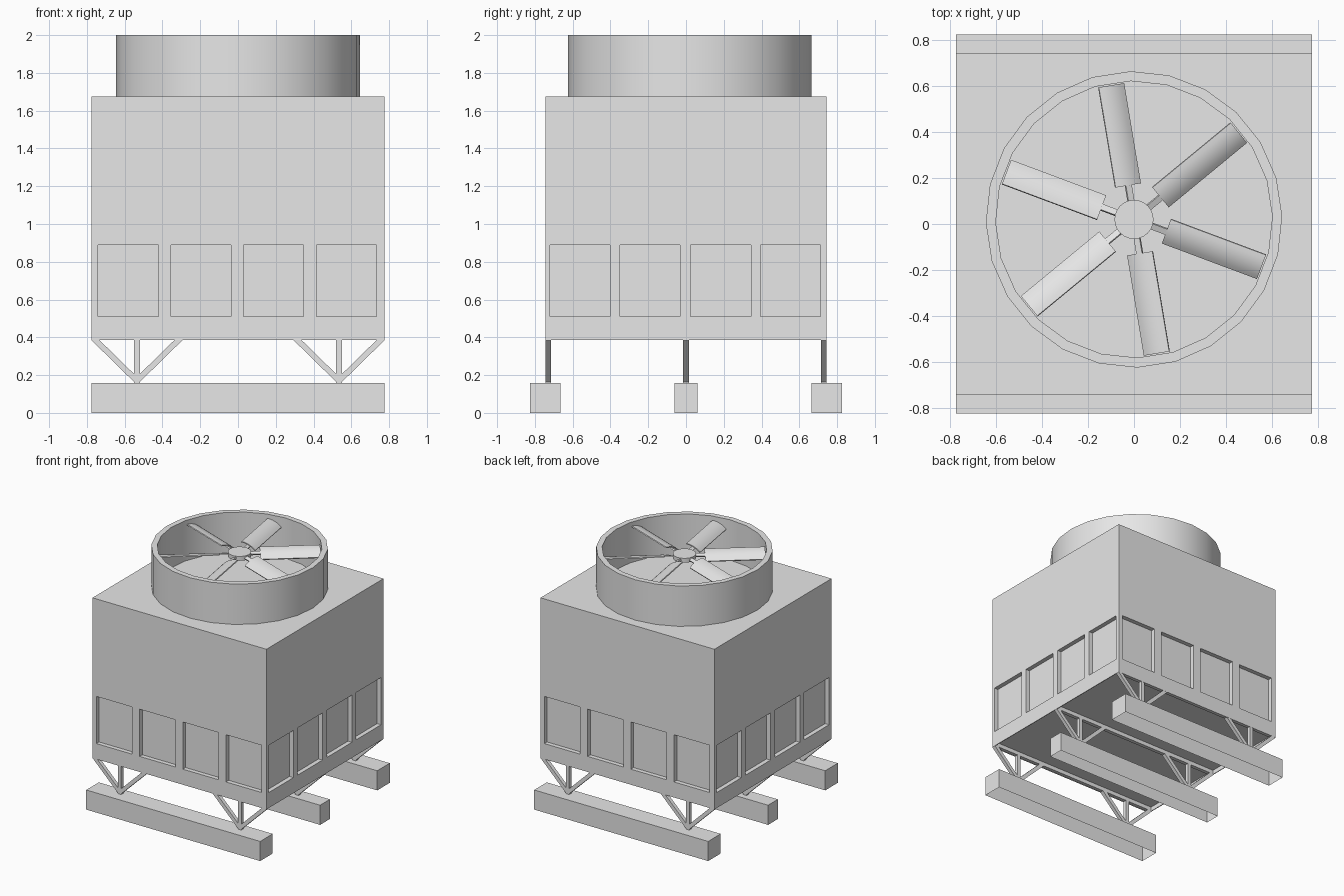
import bpy, bmesh, math
from mathutils import Matrix, Vector

cube = bpy.data.objects.get("Cube")
if cube:
    bpy.data.objects.remove(cube, do_unlink=True)

GREY = (0.8, 0.8, 0.8, 1.0)
grey = bpy.data.materials.new("light grey metal")
grey.use_nodes = True
grey.diffuse_color = GREY
grey.node_tree.nodes["Principled BSDF"].inputs["Base Color"].default_value = GREY


def finish(name, bm, smooth=False):
    bmesh.ops.recalc_face_normals(bm, faces=bm.faces)
    mesh = bpy.data.meshes.new(name)
    bm.to_mesh(mesh)
    bm.free()
    mesh.materials.append(grey)
    ob = bpy.data.objects.new(name, mesh)
    bpy.context.collection.objects.link(ob)
    if smooth:
        bpy.ops.object.select_all(action='DESELECT')
        ob.select_set(True)
        bpy.context.view_layer.objects.active = ob
        bpy.ops.object.shade_smooth_by_angle(angle=math.radians(35))
    return ob


def box(bm, lo, hi, turn=Matrix()):
    lo, hi = Vector(lo), Vector(hi)
    mat = turn @ Matrix.Translation((lo + hi) / 2) @ Matrix.Diagonal((*(hi - lo), 1))
    return bmesh.ops.create_cube(bm, size=1, matrix=mat)["verts"]


def bar(bm, a, b, width):
    """Square bar between two points in an xz plane."""
    a, b = Vector(a), Vector(b)
    axis = (b - a).normalized()
    side = Vector((0, 1, 0))
    mat = Matrix((side, axis.cross(side), axis)).transposed().to_4x4()
    mat.translation = (a + b) / 2
    bmesh.ops.create_cube(
        bm, size=1, matrix=mat @ Matrix.Diagonal((width, width, (b - a).length, 1)))


HX, HY, BASE, TOP = 0.775, 0.745, 0.385, 1.675

# Housing with recessed panels on all four walls and a hollow underside
bm = bmesh.new()
box(bm, (-HX, -HY, BASE), (HX, HY, TOP))
housing = finish("housing", bm)

bm = bmesh.new()
DEPTH = 0.035
front_starts = (-0.74, -0.355, 0.03, 0.415)
side_starts = (-0.72, -0.35, 0.025, 0.395)
for half_turn in (0, math.pi):
    for starts, wall, angle in ((front_starts, HY, 0), (side_starts, HX, math.pi / 2)):
        turn = Matrix.Rotation(half_turn + angle, 4, 'Z')
        for s in starts:
            box(bm, (s, -wall - 0.1, 0.51), (s + 0.318, -wall + DEPTH, 0.89), turn)
rim = 0.006
box(bm, (-HX + rim, -HY + rim, BASE - 0.1), (HX - rim, HY - rim, BASE + 0.035))
cutter = finish("panel_cutter", bm)
cutter.hide_render = True

cut = housing.modifiers.new("panels", 'BOOLEAN')
cut.operation = 'DIFFERENCE'
cut.solver = 'EXACT'
cut.object = cutter
bpy.context.view_layer.update()
result = bpy.data.meshes.new_from_object(
    housing.evaluated_get(bpy.context.evaluated_depsgraph_get()))
housing.modifiers.clear()
housing.data = result
bpy.data.objects.remove(cutter, do_unlink=True)

# Ground beams, open underneath, and the trusses standing on them
BEAM_TOP, BAR = 0.158, 0.03
for name, y0, y1, ty in (("front", -0.825, -0.665, -0.729),
                         ("middle", -0.062, 0.062, 0),
                         ("back", 0.665, 0.825, 0.729)):
    bm = bmesh.new()
    box(bm, (-HX, y0, 0), (HX, y1, BEAM_TOP))
    floor = [f for f in bm.faces if f.calc_center_median().z < 0.01]
    bmesh.ops.delete(bm, geom=floor, context='FACES')
    finish(name + "_ground_beam", bm)

    bm = bmesh.new()
    h = BAR / 2
    for side in (-1, 1):
        x = side * 0.535
        box(bm, (x - h, ty - h, BEAM_TOP), (x + h, ty + h, BASE + 0.03))
        for reach in (-0.24, 0.24):
            bar(bm, (x, ty, BEAM_TOP + 0.012), (x + reach, ty, BASE + 0.02), BAR)
    # top chord, tucked into the hollow underside
    box(bm, (-HX + 0.01, ty - h, BASE + 0.002), (HX - 0.01, ty + h, BASE + 0.034))
    # trim anything past the housing ends or below the beam top
    for point, normal in (((HX, 0, 0), (1, 0, 0)), ((-HX, 0, 0), (-1, 0, 0)),
                          ((0, 0, BEAM_TOP), (0, 0, -1))):
        geom = bm.verts[:] + bm.edges[:] + bm.faces[:]
        bmesh.ops.bisect_plane(bm, geom=geom, plane_co=point, plane_no=normal,
                               clear_outer=True)
        bmesh.ops.holes_fill(bm, edges=[e for e in bm.edges if e.is_boundary])
    finish(name + "_truss", bm)

# Fan cowl: a 24-sided ring
CENTRE = Vector((0, 0.02, 0))
SIDES = 24
bm = bmesh.new()
profile = ((0.645, TOP), (0.645, 2.0), (0.602, 2.0), (0.602, TOP))
loops = []
for i in range(SIDES):
    a = math.tau * i / SIDES + math.radians(1.3)
    loops.append([bm.verts.new(CENTRE + Vector((r * math.cos(a), r * math.sin(a), z)))
                  for r, z in profile])
for i in range(SIDES):
    p, q = loops[i], loops[(i + 1) % SIDES]
    for k in range(4):
        n = (k + 1) % 4
        bm.faces.new((p[k], q[k], q[n], p[n]))
finish("fan_cowl", bm, smooth=True)

# Fan hub
HUB_Z = 1.945
bm = bmesh.new()
bmesh.ops.create_cone(bm, cap_ends=True, segments=24, radius1=0.085, radius2=0.085,
                      depth=0.035, matrix=Matrix.Translation(CENTRE + Vector((0, 0, HUB_Z))))
finish("fan_hub", bm, smooth=True)

# Six pitched, cambered blades with short stems
WIDTH, STEPS, CAMBER, THICK = 0.122, 6, 0.012, 0.008
for n in range(6):
    bm = bmesh.new()
    upper = [(WIDTH * (i / STEPS - 0.5), CAMBER * (1 - (2 * i / STEPS - 1) ** 2))
             for i in range(STEPS + 1)]
    section = upper + [(y, z - THICK) for y, z in reversed(upper)]
    ends = [[bm.verts.new((r, y, z)) for y, z in section] for r in (0.15, 0.592)]
    count = len(section)
    for i in range(count):
        j = (i + 1) % count
        bm.faces.new((ends[0][i], ends[0][j], ends[1][j], ends[1][i]))
    for end in ends:
        bm.faces.new(end)
    box(bm, (0.075, -0.014, -0.006), (0.16, 0.014, 0.006))
    place = (Matrix.Translation(CENTRE + Vector((0, 0, HUB_Z)))
             @ Matrix.Rotation(math.radians(39.5 + 60 * n), 4, 'Z')
             @ Matrix.Rotation(math.radians(24), 4, 'X'))
    bm.transform(place)
    finish("fan_blade_%d" % (n + 1), bm, smooth=True)
